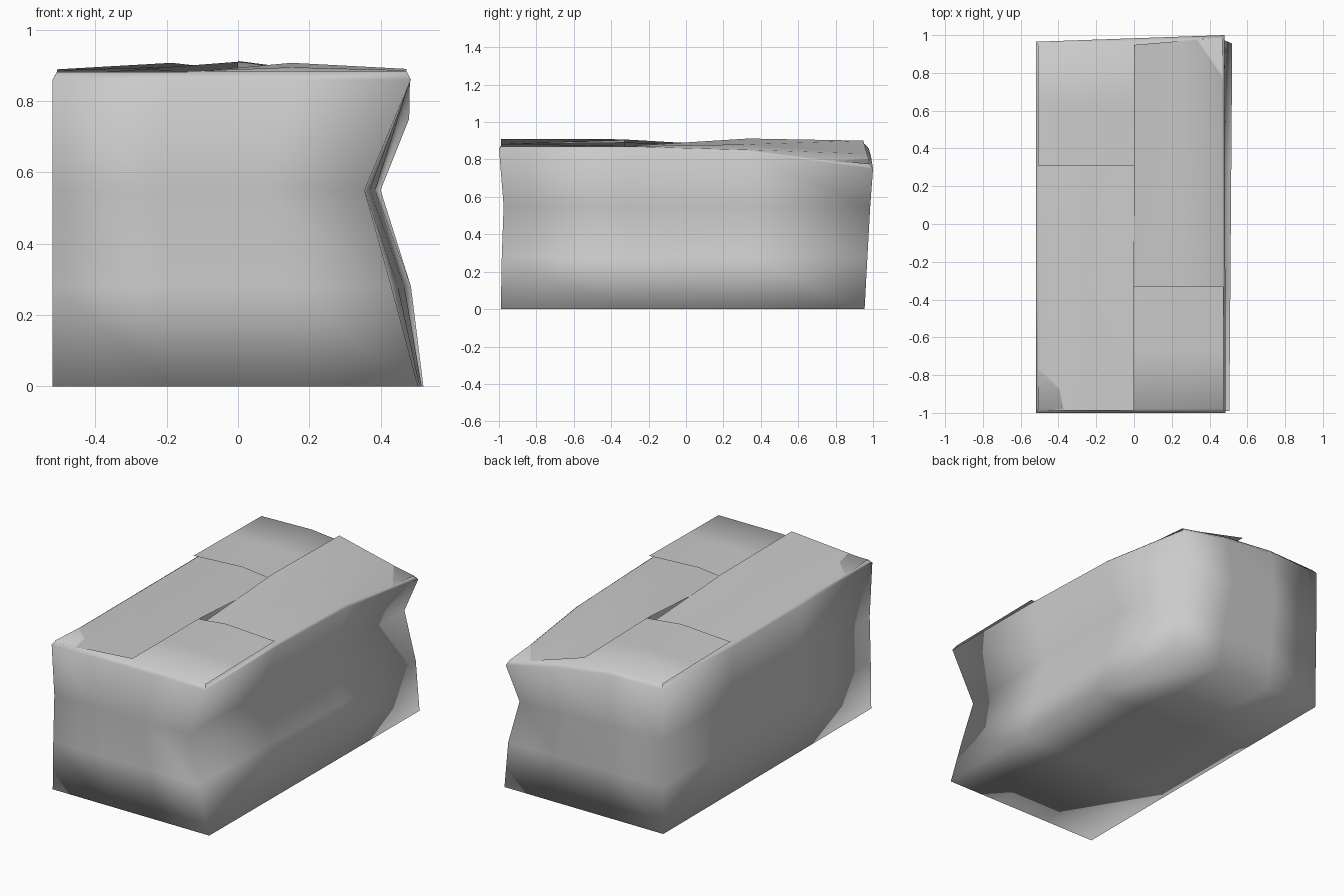
import bpy
import bmesh
from mathutils import Vector

cube = bpy.data.objects.get("Cube")
if cube:
    bpy.data.objects.remove(cube, do_unlink=True)

grey = bpy.data.materials.new("plain_grey")
grey.use_nodes = True
grey.diffuse_color = (0.6, 0.6, 0.6, 1)
grey.node_tree.nodes["Principled BSDF"].inputs["Base Color"].default_value = grey.diffuse_color

# Dented wall profiles, listed from the floor to the rim
LEVELS = (0, 0.28, 0.55, 0.86)
SIDE_FRONT = (0.505, 0.43, 0.355, 0.485)
SIDE_BACK = (0.52, 0.485, 0.40, 0.48)
FRONT = (-0.99, -0.985, -0.975, -1.0)
BACK_LEFT = (0.955, 0.96, 0.965, 0.965)
BACK_RIGHT = (0.955, 0.97, 0.985, 1.0)
# Sagging rim around the crushed corner, by column and row
SAG = {(3, 3): 0.11, (2, 3): 0.04, (3, 2): 0.02}


def mix(a, b, t):
    return a + (b - a) * t


def place(i, j, k):
    """Position of a box grid point, each index running 0 to 3."""
    u, v = i / 3, j / 3
    x = mix(-0.52, mix(SIDE_FRONT[k], SIDE_BACK[k], v), u)
    y = mix(FRONT[k], mix(BACK_LEFT[k], BACK_RIGHT[k], u), v)
    z = LEVELS[k] - (SAG.get((i, j), 0) if k == 3 else 0)
    return Vector((x, y, z))


bm = bmesh.new()

# Box body: a divided cube, open on top, pushed into its crumpled shape
bmesh.ops.create_cube(bm, size=3)
bmesh.ops.subdivide_edges(bm, edges=bm.edges[:], cuts=2, use_grid_fill=True)
lid = [f for f in bm.faces if f.normal.z > 0.9 and f.calc_center_median().z > 1.4]
bmesh.ops.delete(bm, geom=lid, context="FACES")
for v in bm.verts:
    v.co = place(*(round(c + 1.5) for c in v.co))


def add_flap(rim, tips, lift):
    """Sheet folded over from a rim edge to a free edge."""
    along = (rim[3] - rim[0]).normalized() * 0.012
    rows = [rim]
    for t in (0.03, 0.5, 1):
        row = []
        for n, (a, b) in enumerate(zip(rim, tips)):
            start = a + Vector((0, 0, lift))
            inset = along if n == 0 else -along if n == 3 else Vector()
            row.append(start.lerp(b, t) + inset)
        rows.append(row)
    grid = [[bm.verts.new(p) for p in row] for row in rows]
    for r in range(3):
        for c in range(3):
            bm.faces.new((grid[r][c], grid[r][c + 1],
                          grid[r + 1][c + 1], grid[r + 1][c]))


# Short flaps reach toward the middle from the front and the back
for j, tip_y, heights in ((0, -0.33, (0.85, 0.87, 0.907, 0.89)),
                          (3, 0.31, (0.89, 0.907, 0.87, 0.83))):
    rim = [place(i, j, 3) for i in range(4)]
    tips = [Vector((p.x, tip_y, z)) for p, z in zip(rim, heights)]
    add_flap(rim, tips, 0.022)

# Long flaps meet along the centre line, tucked over and under the short ones
for i, heights in ((0, (0.91, 0.908, 0.87, 0.84)),
                   (3, (0.84, 0.87, 0.912, 0.90))):
    rim = [place(i, j, 3) for j in range(4)]
    tips = [Vector((0, p.y, z)) for p, z in zip(rim, heights)]
    tips[3].y = 0.96
    add_flap(rim, tips, 0.01)

# Weld the flaps to the rim so the shading runs across the folds
bmesh.ops.remove_doubles(bm, verts=bm.verts[:], dist=0.002)
bmesh.ops.recalc_face_normals(bm, faces=bm.faces[:])
for f in bm.faces:
    f.smooth = True

mesh = bpy.data.meshes.new("flap_box")
bm.to_mesh(mesh)
bm.free()
mesh.materials.append(grey)
bpy.context.collection.objects.link(bpy.data.objects.new("flap_box", mesh))
